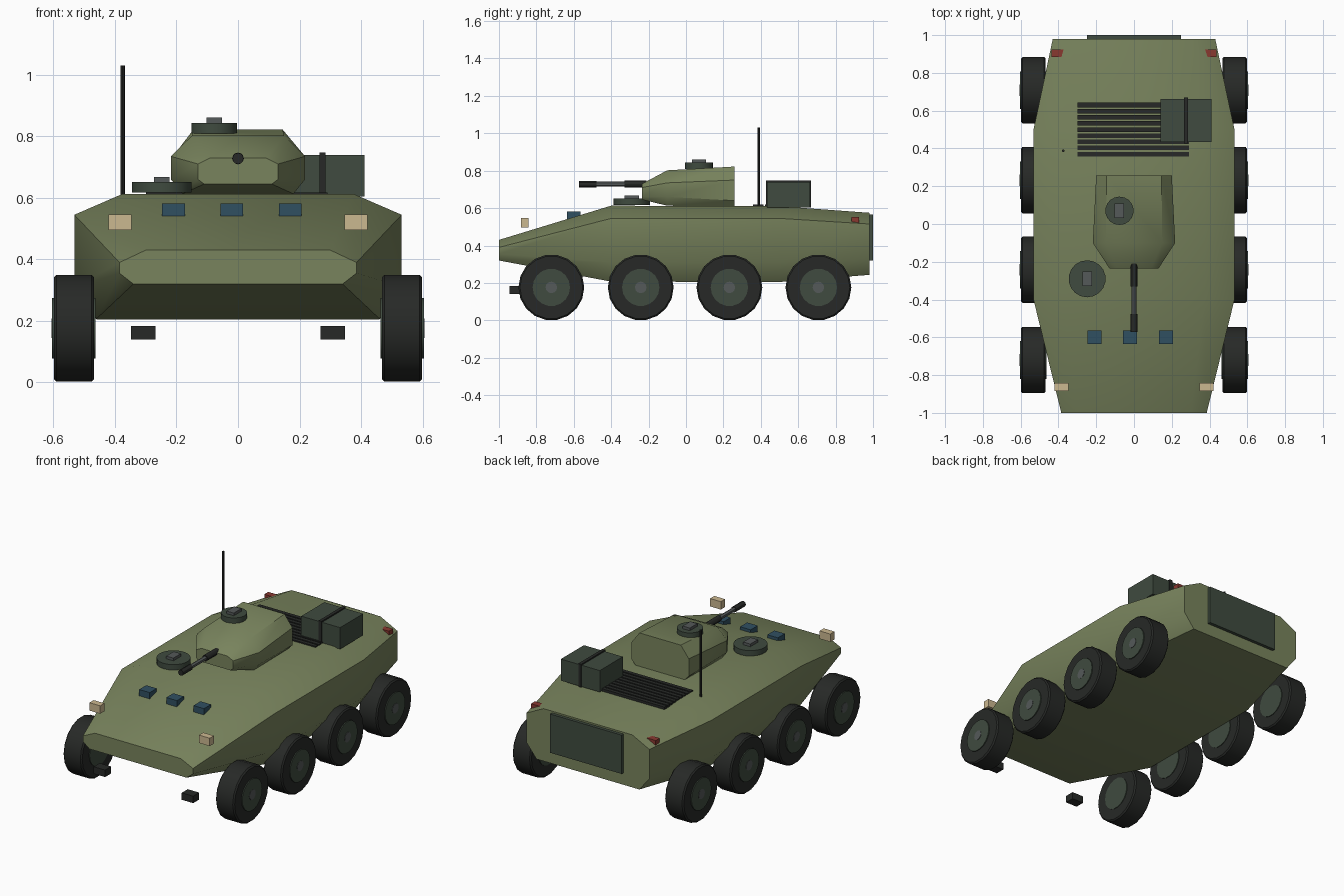
import bpy, bmesh, math
from mathutils import Matrix

if "Cube" in bpy.data.objects:
    bpy.data.objects.remove(bpy.data.objects["Cube"])


def mat(name, c):
    m = bpy.data.materials.new(name)
    m.diffuse_color = (*c, 1)
    m.use_nodes = True
    m.node_tree.nodes["Principled BSDF"].inputs["Base Color"].default_value = m.diffuse_color
    return m


GREEN = mat("olive", (0.19, 0.23, 0.11))
DARK = mat("dark_green", (0.05, 0.07, 0.05))
BLACK = mat("rubber", (0.02, 0.022, 0.02))
STEEL = mat("steel", (0.09, 0.1, 0.1))
BLUE = mat("glass", (0.03, 0.08, 0.12))
TAN = mat("lamp", (0.6, 0.48, 0.28))
RED = mat("tail_red", (0.25, 0.04, 0.03))


def finish(name, bm, m, angle=None):
    bmesh.ops.recalc_face_normals(bm, faces=bm.faces)
    me = bpy.data.meshes.new(name)
    bm.to_mesh(me)
    bm.free()
    o = bpy.data.objects.new(name, me)
    bpy.context.collection.objects.link(o)
    me.materials.append(m)
    if angle:
        bpy.ops.object.select_all(action='DESELECT')
        o.select_set(True)
        bpy.context.view_layer.objects.active = o
        bpy.ops.object.shade_smooth_by_angle(angle=math.radians(angle))
    return o


def box(name, c, s, m):
    bm = bmesh.new()
    bmesh.ops.create_cube(bm, size=1, matrix=Matrix.Translation(c) @ Matrix.Diagonal((*s, 1)))
    return finish(name, bm, m)


def cyl(name, c, r, length, axis, m, seg=16, bevel=0):
    bm = bmesh.new()
    rot = {'X': Matrix.Rotation(math.pi / 2, 4, 'Y'),
           'Y': Matrix.Rotation(math.pi / 2, 4, 'X'), 'Z': Matrix()}[axis]
    bmesh.ops.create_cone(bm, cap_ends=True, segments=seg, radius1=r, radius2=r,
                          depth=length, matrix=Matrix.Translation(c) @ rot)
    if bevel:
        rims = [e for e in bm.edges if any(len(f.verts) > 4 for f in e.link_faces)]
        bmesh.ops.bevel(bm, geom=rims, offset=bevel, segments=1, affect='EDGES')
    return finish(name, bm, m, 30)


def loft(name, stations, m, angle):
    """Stations: y, bottom half width, side half width, top half width, four heights."""
    bm = bmesh.new()
    rings = []
    for y, wb, w, wt, zb, zl, zu, zt in stations:
        half = [(wb, zb), (w, zl), (w, zu), (wt, zt)]
        pts = half + [(-x, z) for x, z in reversed(half)]
        rings.append([bm.verts.new((x, y, z)) for x, z in pts])
    for a, b in zip(rings, rings[1:]):
        for i in range(8):
            j = (i + 1) % 8
            bm.faces.new((a[i], a[j], b[j], b[i]))
    bm.faces.new(rings[0])
    bm.faces.new(rings[-1])
    return finish(name, bm, m, angle)


# Hull and turret
loft("hull", [(-1.0, 0.34, 0.385, 0.30, 0.32, 0.355, 0.39, 0.43),
              (-0.40, 0.46, 0.532, 0.375, 0.207, 0.31, 0.545, 0.613),
              (0.50, 0.46, 0.532, 0.375, 0.205, 0.31, 0.545, 0.61),
              (0.98, 0.36, 0.43, 0.31, 0.243, 0.33, 0.515, 0.575)], GREEN, 40)
loft("turret", [(-0.235, 0.11, 0.13, 0.09, 0.645, 0.66, 0.71, 0.73),
                (-0.10, 0.18, 0.218, 0.15, 0.613, 0.66, 0.735, 0.802),
                (0.258, 0.17, 0.20, 0.145, 0.608, 0.64, 0.75, 0.822)], GREEN, 40)

# Wheels
for s, side in ((-1, "left"), (1, "right")):
    for i, y in enumerate((-0.72, -0.242, 0.232, 0.708)):
        tag = f"{side}_{i + 1}"
        cyl("tyre_" + tag, (s * 0.533, y, 0.176), 0.176, 0.13, 'X', BLACK, 18, 0.008)
        cyl("hub_" + tag, (s * 0.534, y, 0.176), 0.1, 0.14, 'X', DARK, 18)
        cyl("hub_cap_" + tag, (s * 0.536, y, 0.176), 0.031, 0.14, 'X', STEEL, 12)

# Gun
cyl("gun_barrel", (0, -0.38, 0.728), 0.013, 0.36, 'Y', STEEL, 12)
cyl("gun_sleeve", (0, -0.27, 0.728), 0.019, 0.12, 'Y', BLACK, 12)
cyl("gun_muzzle", (0, -0.525, 0.728), 0.018, 0.095, 'Y', BLACK, 12)

# Hatches
for name, x, y, z, r in (("commander", -0.077, 0.07, 0.827, 0.075),
                         ("driver", -0.248, -0.29, 0.634, 0.098)):
    cyl(name + "_hatch", (x, y, z), r, 0.034, 'Z', DARK, 18)
    box(name + "_hatch_handle", (x, y, z + 0.02), (0.05, 0.075, 0.028), STEEL)

# Vision blocks, lamps and tow hooks
for i, x in enumerate((-0.21, -0.02, 0.17)):
    box(f"vision_block_{i + 1}", (x, -0.6, 0.56), (0.074, 0.07, 0.042), BLUE)
for s, side in ((-1, "left"), (1, "right")):
    box("headlight_" + side, (s * 0.383, -0.862, 0.521), (0.075, 0.042, 0.05), TAN)
    box("tail_light_" + side, (s * 0.403, 0.905, 0.535), (0.066, 0.04, 0.033), RED)
    box("tow_hook_" + side, (s * 0.308, -0.915, 0.162), (0.08, 0.06, 0.044), BLACK)

# Engine grille
for i in range(9):
    box(f"grille_slat_{i + 1}", (-0.004, 0.37 + i * 0.0325, 0.61), (0.59, 0.024, 0.016), BLACK)

# Stowage box, antenna and rear door
box("stowage_box", (0.275, 0.548, 0.672), (0.272, 0.23, 0.136), DARK)
box("stowage_strap", (0.275, 0.548, 0.675), (0.02, 0.242, 0.146), BLACK)
cyl("antenna", (-0.375, 0.388, 0.81), 0.007, 0.44, 'Z', BLACK, 8)
box("rear_door", (0, 0.987, 0.442), (0.5, 0.026, 0.245), DARK)
